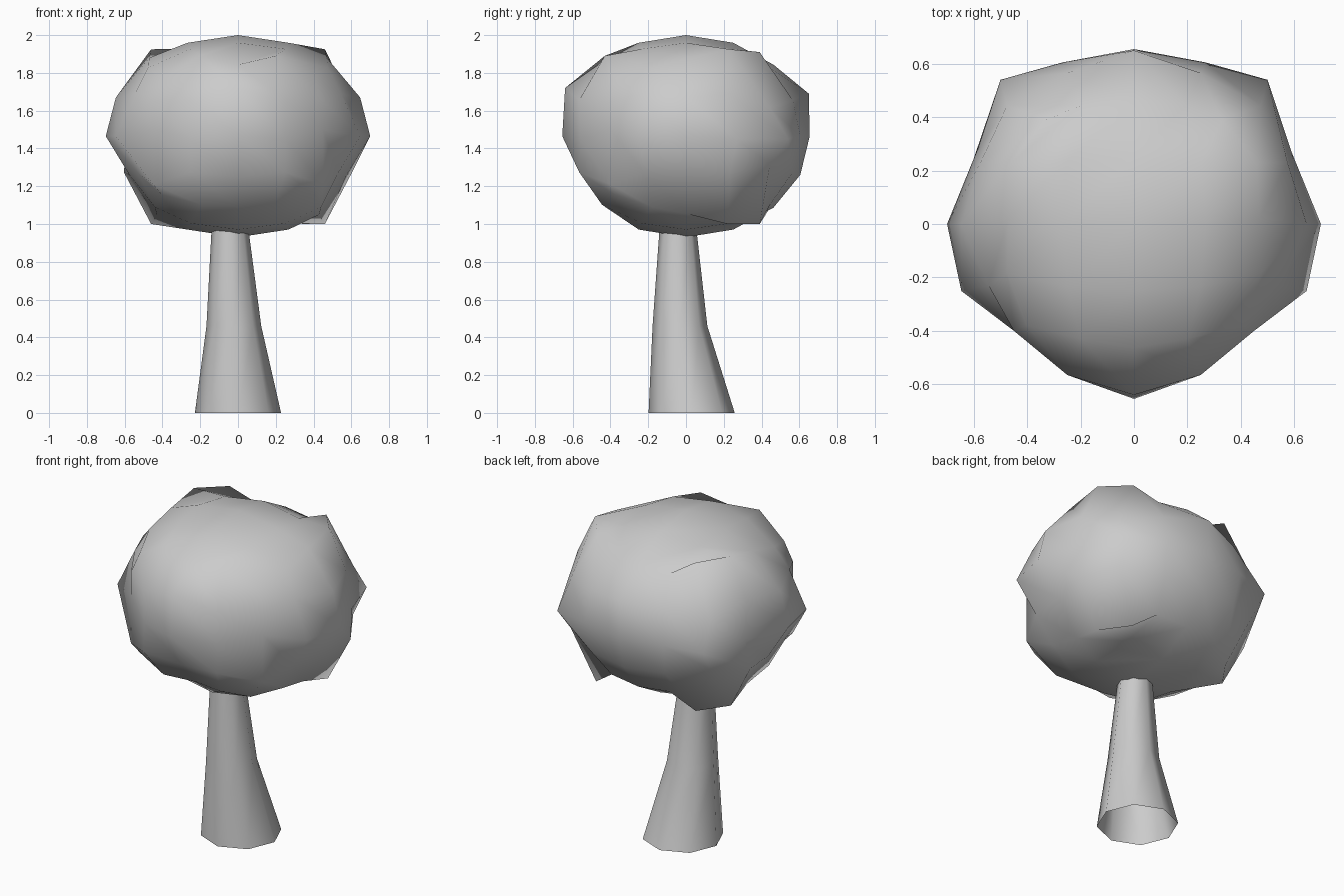
import bpy, bmesh, math
from mathutils import Vector

if "Cube" in bpy.data.objects:
    bpy.data.objects.remove(bpy.data.objects["Cube"])


def finish(bm, name):
    bmesh.ops.recalc_face_normals(bm, faces=bm.faces)
    for f in bm.faces:
        f.smooth = True
    me = bpy.data.meshes.new(name)
    bm.to_mesh(me)
    bm.free()
    ob = bpy.data.objects.new(name, me)
    bpy.context.collection.objects.link(ob)
    return ob


# Trunk: bent, tapering eight-sided tube, open at the base
bm = bmesh.new()
previous = None
for cx, cy, z, r in [(0, 0.03, 0, 0.228), (-0.022, -0.032, 0.46, 0.145), (-0.043, -0.043, 0.99, 0.096)]:
    ring = [bm.verts.new((cx + r * math.cos(i * math.pi / 4), cy + r * math.sin(i * math.pi / 4), z))
            for i in range(8)]
    if previous:
        for i in range(8):
            j = (i + 1) % 8
            bm.faces.new((previous[i], previous[j], ring[j], ring[i]))
    previous = ring
finish(bm, "trunk")

# Crown: gridded cube rounded to an ellipsoid, with mirrored lumps and dents
lumps = {
    (2, 1, 2): (0.46, 0.23, 1.925),
    (2, 1, -2): (0.46, 0.22, 1.0),
    (2, 2, 2): (0.33, 0.39, 1.91),
    (2, 2, -2): (0.34, 0.39, 1.0),
    (2, 2, 0): (0.50, 0.54, 1.45),
    (2, -2, 0): (0.45, -0.40, 1.50),
    (2, -2, 1): (0.45, -0.40, 1.65),
    (2, -2, -1): (0.45, -0.40, 1.21),
    (2, 0, 2): (0.47, 0.02, 1.88),
    (2, 0, -1): (0.575, 0.02, 1.26),
    (2, 0, -2): (0.43, 0.02, 1.05),
    (2, -1, -2): (0.44, -0.18, 1.09),
    (2, -1, -1): (0.53, -0.22, 1.27),
    (2, -1, 1): (0.545, -0.23, 1.69),
    (2, 1, 1): (0.575, 0.23, 1.69),
    (2, 1, 0): (0.59, 0.27, 1.45),
    (0, -2, 1): (0, -0.64, 1.72),
    (0, -2, -1): (0, -0.54, 1.25),
    (0, -2, -2): (0, -0.40, 1.09),
    (1, -2, 2): (0.20, -0.43, 1.89),
    (1, -2, 0): (0.25, -0.56, 1.45),
    (0, 2, 1): (0, 0.65, 1.69),
}
bm = bmesh.new()
bmesh.ops.create_cube(bm, size=4)
bmesh.ops.subdivide_edges(bm, edges=bm.edges[:], cuts=3, use_grid_fill=True)
for v in bm.verts:
    x, y, z = (round(c) for c in v.co)
    if (abs(x), y, z) in lumps:
        px, py, pz = lumps[(abs(x), y, z)]
        v.co = (math.copysign(px, x), py, pz)
        if x == 0:
            v.co.x = 0
    else:
        d = Vector([math.tan(c * math.pi / 8) for c in (x, y, z)]).normalized()
        v.co = (d.x * 0.70, d.y * 0.655, 1.465 + d.z * 0.535)
finish(bm, "crown")
